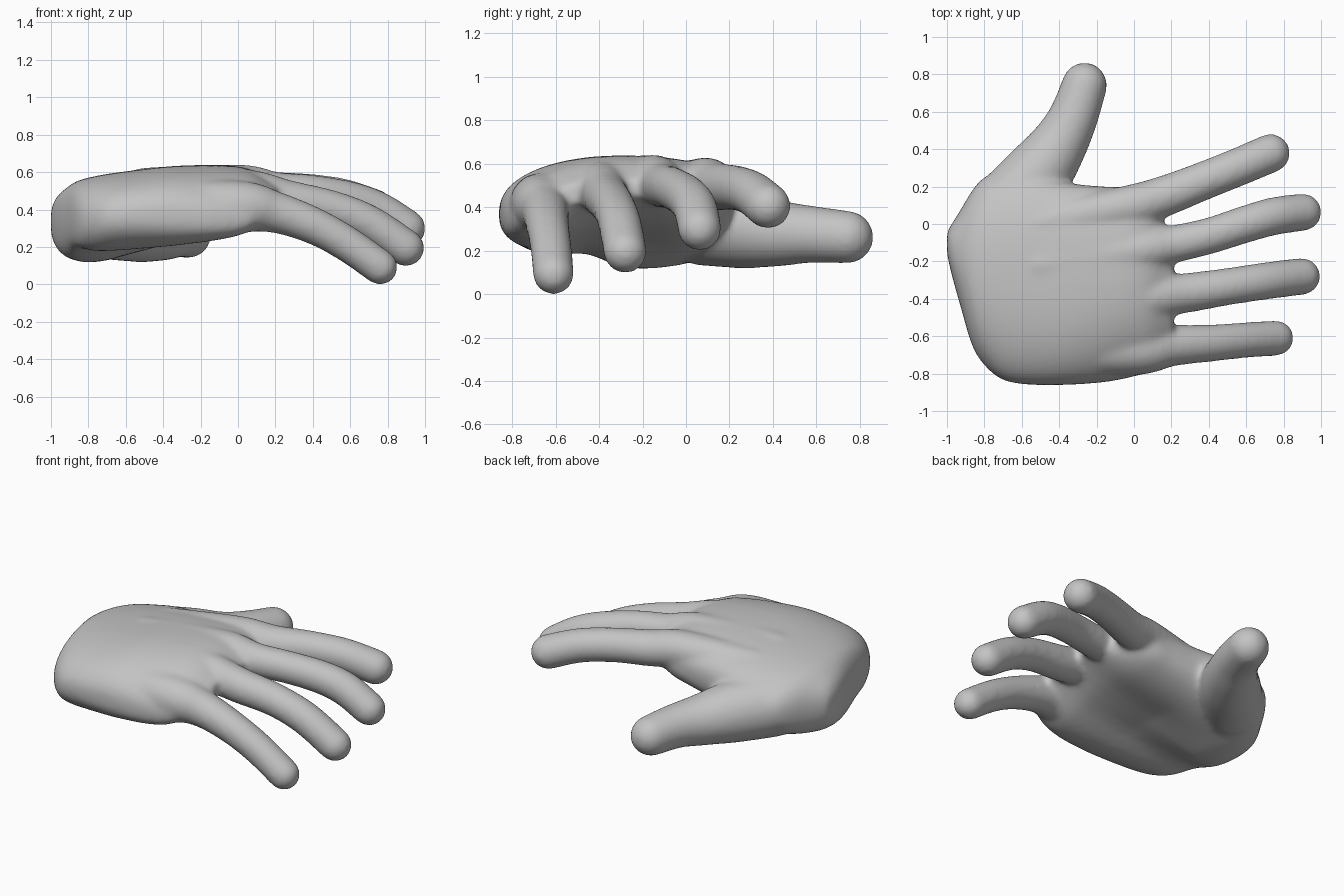
import bpy, bmesh, math
from mathutils import Vector

if "Cube" in bpy.data.objects:
    bpy.data.objects.remove(bpy.data.objects["Cube"])

bm = bmesh.new()


def loft(rings):
    """Skin a list of closed point rings and cap both ends."""
    loops = [[bm.verts.new(p) for p in ring] for ring in rings]
    n = len(loops[0])
    for a, b in zip(loops, loops[1:]):
        for i in range(n):
            j = (i + 1) % n
            bm.faces.new((a[i], a[j], b[j], b[i]))
    bm.faces.new(loops[0][::-1])
    bm.faces.new(loops[-1])


def smooth_path(pts, steps=8):
    """Catmull-Rom interpolation of tuples of any length."""
    p = [pts[0]] + pts + [pts[-1]]
    out = []
    for i in range(1, len(p) - 2):
        for k in range(steps):
            t = k / steps
            out.append(tuple(
                0.5 * (2 * b + (c - a) * t + (2 * a - 5 * b + 4 * c - d) * t * t
                       + (3 * b - a - 3 * c + d) * t ** 3)
                for a, b, c, d in zip(*p[i - 1:i + 3])))
    return out + [pts[-1]]


def digit(pts, n=24):
    """Round-ended tube through points (x, y, z, radius)."""
    path = smooth_path(pts)
    pos = [Vector(p[:3]) for p in path]
    rad = [p[3] for p in path]
    last = len(pos) - 1
    tan = [(pos[min(i + 1, last)] - pos[max(i - 1, 0)]).normalized()
           for i in range(last + 1)]
    stations = list(zip(pos, tan, rad))
    caps = [math.radians(a) for a in (15, 30, 45, 60, 73, 84)]
    start = [(pos[0] - tan[0] * rad[0] * math.sin(a), tan[0], rad[0] * math.cos(a))
             for a in reversed(caps)]
    end = [(pos[-1] + tan[-1] * rad[-1] * math.sin(a), tan[-1], rad[-1] * math.cos(a))
           for a in caps]
    rings = []
    for c, t, r in start + stations + end:
        u = t.cross(Vector((0, 0, 1))).normalized()
        v = u.cross(t)
        rings.append([c + (u * math.cos(w) + v * math.sin(w)) * r
                      for w in (2 * math.pi * i / n for i in range(n))])
    loft(rings)


def palm(stations, n=56):
    """Arched palm from sections (x, y min, y max, z bottom, z top)."""
    rings = []
    for x, y0, y1, z0, z1 in smooth_path(stations, 4):
        ramp = min(max((x + 0.7) / 0.7, 0), 1)
        e = 2.2 + 0.4 * min(ramp * 2, 1)
        ring = []
        for i in range(n):
            w = 2 * math.pi * i / n
            c, s = math.cos(w), math.sin(w)
            y = (y0 + y1) / 2 + (y1 - y0) / 2 * math.copysign(abs(c) ** (2 / e), c)
            z = (z0 + z1) / 2 + (z1 - z0) / 2 * math.copysign(abs(s) ** (2 / e), s)
            z -= 0.4 * ramp ** 1.5 * max(0, -y - 0.3) ** 2   # little-finger side drops
            if s < 0:                                        # hollow and heel groove
                z += 0.05 * min(ramp * 2, 1) * -s * math.exp(-((y + 0.25) / 0.2) ** 2)
                heel = min(max((x + 0.97) / 0.15, 0), 1) * (1 - 0.6 * ramp)
                z += 0.06 * heel * -s * math.exp(-((y + 0.47) / 0.13) ** 2)
            ring.append((x, y, z))
        rings.append(ring)
    loft(rings)


# Palm, wrist end to knuckles
palm([
    (-1.0, -0.16, -0.04, 0.27, 0.40),
    (-0.975, -0.27, 0.00, 0.20, 0.46),
    (-0.925, -0.45, 0.08, 0.15, 0.51),
    (-0.865, -0.65, 0.18, 0.125, 0.55),
    (-0.80, -0.755, 0.25, 0.115, 0.57),
    (-0.70, -0.835, 0.28, 0.125, 0.59),
    (-0.55, -0.86, 0.28, 0.15, 0.61),
    (-0.35, -0.86, 0.22, 0.19, 0.632),
    (-0.15, -0.845, 0.20, 0.235, 0.638),
    (0.00, -0.815, 0.19, 0.28, 0.63),
    (0.10, -0.78, 0.12, 0.33, 0.60),
    (0.21, -0.65, -0.10, 0.40, 0.53),
])

# Index, middle, ring and little fingers, from the back of the palm to the tip
digit([(-0.50, 0.00, 0.49, 0.11), (-0.05, 0.088, 0.515, 0.115), (0.15, 0.145, 0.495, 0.11),
       (0.35, 0.222, 0.49, 0.104), (0.55, 0.302, 0.465, 0.103), (0.73, 0.378, 0.405, 0.105)])
digit([(-0.50, -0.22, 0.515, 0.11), (0.00, -0.145, 0.53, 0.112), (0.20, -0.11, 0.50, 0.102),
       (0.40, -0.064, 0.487, 0.098), (0.60, 0.0, 0.45, 0.10), (0.75, 0.042, 0.395, 0.102),
       (0.903, 0.063, 0.30, 0.101)])
digit([(-0.50, -0.42, 0.49, 0.11), (0.00, -0.40, 0.505, 0.115), (0.27, -0.37, 0.45, 0.107),
       (0.50, -0.335, 0.403, 0.10), (0.70, -0.305, 0.325, 0.10), (0.897, -0.28, 0.195, 0.10)])
digit([(-0.50, -0.66, 0.40, 0.15), (0.00, -0.67, 0.415, 0.14), (0.20, -0.65, 0.385, 0.112),
       (0.40, -0.638, 0.315, 0.10), (0.58, -0.622, 0.218, 0.096), (0.76, -0.61, 0.092, 0.095)])

# Thumb and its fleshy base
digit([(-0.68, 0.08, 0.33, 0.20), (-0.51, 0.275, 0.30, 0.183), (-0.405, 0.42, 0.28, 0.155),
       (-0.325, 0.57, 0.275, 0.133), (-0.265, 0.742, 0.262, 0.122)])

bmesh.ops.recalc_face_normals(bm, faces=bm.faces)
mesh = bpy.data.meshes.new("hand")
bm.to_mesh(mesh)
bm.free()
hand = bpy.data.objects.new("hand", mesh)
bpy.context.collection.objects.link(hand)

grey = bpy.data.materials.new("light grey")
grey.diffuse_color = (0.55, 0.55, 0.55, 1)
grey.use_nodes = True
grey.node_tree.nodes["Principled BSDF"].inputs["Base Color"].default_value = grey.diffuse_color
mesh.materials.append(grey)

# Fuse all parts into one skin and soften the joins
fuse = hand.modifiers.new("fuse", 'REMESH')
fuse.mode = 'VOXEL'
fuse.voxel_size = 0.015
fuse.use_smooth_shade = True
soften = hand.modifiers.new("soften", 'SMOOTH')
soften.factor = 0.5
soften.iterations = 18

bpy.context.view_layer.objects.active = hand
hand.select_set(True)
bpy.ops.object.convert(target='MESH')
bpy.ops.object.shade_smooth()
